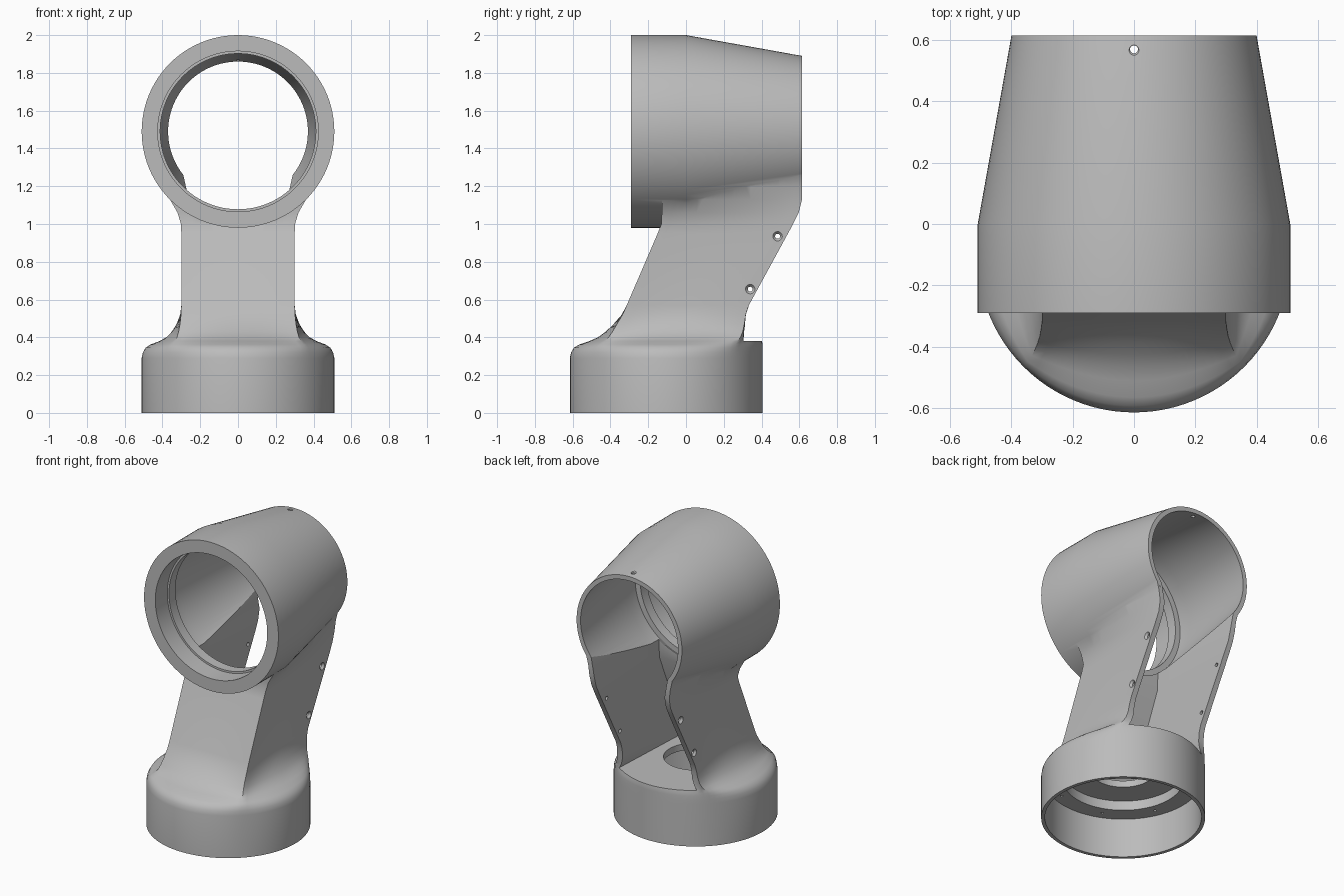
import bpy, bmesh
from math import sin, cos, pi
from mathutils import Matrix, Vector

cube = bpy.data.objects.get("Cube")
if cube:
    bpy.data.objects.remove(cube, do_unlink=True)

SEG = 96
BASE_Y, BASE_R, BARREL_Z = -0.105, 0.51, 1.49

grey = bpy.data.materials.new("satin grey")
grey.use_nodes = True
colour = (0.5, 0.5, 0.5, 1)
grey.diffuse_color = colour
grey.node_tree.nodes["Principled BSDF"].inputs["Base Color"].default_value = colour


def skin(name, rings):
    """Closed solid through a list of equal rings."""
    bm = bmesh.new()
    loops = [[bm.verts.new(p) for p in ring] for ring in rings]
    n = len(loops[0])
    for a, b in zip(loops, loops[1:]):
        for i in range(n):
            j = (i + 1) % n
            bm.faces.new((a[i], a[j], b[j], b[i]))
    bm.faces.new(loops[0][::-1])
    bm.faces.new(loops[-1])
    bmesh.ops.recalc_face_normals(bm, faces=bm.faces)
    mesh = bpy.data.meshes.new(name)
    bm.to_mesh(mesh)
    bm.free()
    mesh.materials.append(grey)
    obj = bpy.data.objects.new(name, mesh)
    bpy.context.collection.objects.link(obj)
    return obj


def lathe(name, profile, origin, axis, seg=SEG):
    """Solid of revolution; profile holds (distance along axis, radius)."""
    turn = Vector((0, 0, 1)).rotation_difference(Vector(axis)).to_matrix().to_4x4()
    place = Matrix.Translation(origin) @ turn
    return skin(name, [[place @ Vector((r * cos(2 * pi * i / seg), r * sin(2 * pi * i / seg), d))
                        for i in range(seg)] for d, r in profile])


def box_ring(z, front_half, back_half, y_front, y_back, round_front=0, round_back=0):
    """Rectangular section that can blend into the round base."""
    ring = []
    for i in range(SEG):
        c, s = cos(2 * pi * i / SEG), sin(2 * pi * i / SEG)
        m = max(abs(c), abs(s))
        v = (s / m + 1) / 2
        x = c / m * (front_half + (back_half - front_half) * v)
        y = y_front + (y_back - y_front) * v
        t = round_front + (round_back - round_front) * max(0, s) ** 2
        ring.append((x + (BASE_R * c - x) * t, y + (BASE_Y + BASE_R * s - y) * t, z))
    return ring


def combine(target, tool, operation):
    mod = target.modifiers.new("join", 'BOOLEAN')
    mod.operation, mod.object, mod.solver = operation, tool, 'EXACT'
    bpy.context.view_layer.objects.active = target
    bpy.ops.object.modifier_apply(modifier=mod.name)
    bpy.data.objects.remove(tool, do_unlink=True)


# Round base, flared shoulder and leaning neck
sections = [
    (0.0, 0.3, 0.3, -0.4, 0.32, 1, 1),
    (0.29, 0.3, 0.3, -0.4, 0.32, 1, 1),
    (0.32, 0.3, 0.3, -0.4, 0.32, 0.97, 1),
    (0.345, 0.3, 0.3, -0.4, 0.32, 0.9, 1),
    (0.362, 0.3, 0.3, -0.39, 0.32, 0.78, 1),
    (0.38, 0.3, 0.3, -0.385, 0.32, 0.55, 0.97),
    (0.4, 0.3, 0.3, -0.375, 0.32, 0.38, 0.6),
    (0.43, 0.3, 0.3, -0.365, 0.315, 0.24, 0.25),
    (0.47, 0.3, 0.3, -0.352, 0.315, 0.12, 0.08),
    (0.52, 0.3, 0.3, -0.332, 0.318, 0.03, 0.02),
    (0.57, 0.3, 0.3, -0.314, 0.333, 0, 0),
    (0.95, 0.3, 0.3, -0.15, 0.54, 0, 0),
    (1.0, 0.302, 0.3, -0.13, 0.567, 0, 0),
    (1.06, 0.32, 0.3, -0.128, 0.597, 0, 0),
    (1.13, 0.36, 0.303, -0.128, 0.6145, 0, 0),
    (1.2, 0.4, 0.312, -0.128, 0.6145, 0, 0),
    (1.28, 0.42, 0.332, -0.128, 0.6145, 0, 0),
]
body = skin("arm_joint_housing", [box_ring(*s) for s in sections])

# Tapered barrel across the top
barrel = lathe("barrel", [(-0.29, BASE_R), (0, BASE_R), (0.615, 0.4)],
               (0, 0, BARREL_Z), (0, 1, 0))
combine(body, barrel, 'UNION')

# Barrel bore with an inner lip
cutters = [lathe("barrel_bore", [(-0.4, 0.425), (-0.16, 0.425), (-0.16, 0.412), (-0.09, 0.412),
                                 (-0.09, 0.45), (0, 0.45), (0.615, 0.37), (0.7, 0.359)],
                 (0, 0, BARREL_Z), (0, 1, 0))]

# Channel through the neck, open at the back
cutters.append(skin("neck_channel", [box_ring(*s) for s in [
    (0.38, 0.262, 0.32, -0.345, 0.8),
    (0.41, 0.262, 0.29, -0.335, 0.8),
    (0.46, 0.262, 0.265, -0.315, 0.8),
    (0.57, 0.262, 0.262, -0.27, 0.8),
    (1.0, 0.262, 0.264, -0.086, 0.8),
    (1.13, 0.262, 0.268, -0.08, 0.8),
    (1.28, 0.28, 0.297, -0.08, 0.8)]]))

# Stepped socket under the base
cutters.append(lathe("base_socket", [(-0.1, 0.487), (0.27, 0.487), (0.27, 0.375), (0.335, 0.375),
                                     (0.335, 0.2), (0.42, 0.2)], (0, BASE_Y, 0), (0, 0, 1)))

# Countersunk screw holes: neck sides and barrel top
screw = [(-0.1, 0.013), (0.006, 0.013), (0.02, 0.025), (0.04, 0.025)]
for side in (-1, 1):
    for y, z in ((0.485, 0.935), (0.34, 0.655)):
        cutters.append(lathe("neck_screw", screw, (side * 0.28, y, z), (side, 0, 0.0001), 20))
cutters.append(lathe("top_screw", screw, (0, 0.57, 1.888), (0, 0, 1), 20))

# Small blind holes in the socket ledge
for k in range(8):
    a = pi * (k + 0.5) / 4
    cutters.append(lathe("ledge_hole", [(0.2, 0.009), (0.3, 0.009)],
                         (0.43 * cos(a), BASE_Y + 0.43 * sin(a), 0), (0, 0, 1), 12))

for cutter in cutters:
    combine(body, cutter, 'DIFFERENCE')

for obj in bpy.context.selected_objects:
    obj.select_set(False)
body.select_set(True)
bpy.context.view_layer.objects.active = body
bpy.ops.object.shade_smooth_by_angle(angle=0.52)
